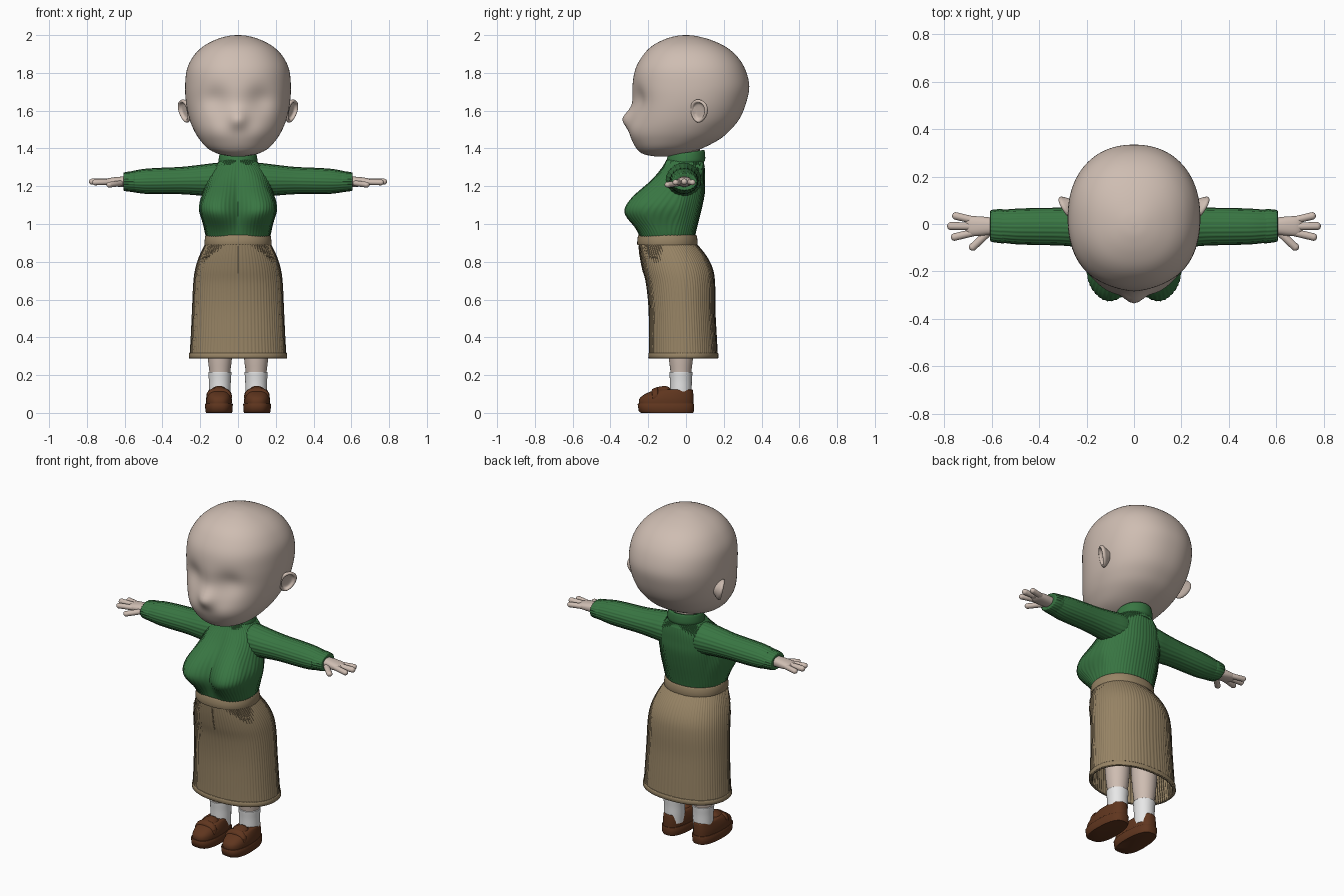
import bpy, bmesh, math
from mathutils import Vector

if "Cube" in bpy.data.objects:
    bpy.data.objects.remove(bpy.data.objects["Cube"])


def material(name, rgb):
    m = bpy.data.materials.new(name)
    m.diffuse_color = (*rgb, 1)
    m.use_nodes = True
    m.node_tree.nodes["Principled BSDF"].inputs["Base Color"].default_value = m.diffuse_color
    return m


SKIN = material("skin", (0.62, 0.51, 0.445))
GREEN = material("green knit", (0.04, 0.18, 0.055))
TAN = material("tan corduroy", (0.31, 0.23, 0.13))
BROWN = material("brown leather", (0.115, 0.036, 0.013))
WHITE = material("white cotton", (0.85, 0.85, 0.85))


def finish(name, bm, mat, mirror):
    bmesh.ops.recalc_face_normals(bm, faces=bm.faces)
    me = bpy.data.meshes.new(name)
    bm.to_mesh(me)
    bm.free()
    me.materials.append(mat)
    me.polygons.foreach_set("use_smooth", [True] * len(me.polygons))
    me.set_sharp_from_angle(angle=math.radians(50))
    ob = bpy.data.objects.new(name, me)
    bpy.context.collection.objects.link(ob)
    if mirror:
        ob.modifiers.new("mirror", 'MIRROR')
    return ob


def smooth_rows(rows, k):
    """Catmull-Rom interpolation of profile rows, k steps per span."""
    out = []
    for i in range(len(rows) - 1):
        a, b, c, d = (rows[max(0, min(len(rows) - 1, i + j))] for j in (-1, 0, 1, 2))
        for s in range(k):
            t = s / k
            out.append([q + 0.5 * t * (r - p + t * (2*p - 5*q + 4*r - s4 + t * (3*(q - r) + s4 - p)))
                        for p, q, r, s4 in zip(a, b, c, d)])
    return out + [list(rows[-1])]


def loft(name, rows, mat, p=2.2, n=48, k=4, warp=None, ribs=0, amp=0.0015, caps=True, mirror=False):
    """Stack superellipse rings; row = (height, half width, front y, back y)."""
    bm = bmesh.new()
    rings = []
    for z, hw, yf, yb in smooth_rows(rows, k):
        c, r = (yf + yb) / 2, (yb - yf) / 2
        ring = []
        for i in range(n):
            a = math.tau * i / n
            ca, sa = math.cos(a), math.sin(a)
            g = amp * math.cos(ribs * a) if ribs else 0
            v = Vector(((hw + g) * math.copysign(abs(ca) ** (2 / p), ca),
                        c + (r + g) * math.copysign(abs(sa) ** (2 / p), sa), z))
            ring.append(bm.verts.new(warp(v) if warp else v))
        rings.append(ring)
    for lo, hi in zip(rings, rings[1:]):
        for i in range(n):
            j = (i + 1) % n
            bm.faces.new((lo[i], lo[j], hi[j], hi[i]))
    if caps:
        bm.faces.new(rings[0][::-1])
        bm.faces.new(rings[-1])
    return finish(name, bm, mat, mirror)


def blobs(name, mat, items, mirror=True):
    """Ellipsoids stretched from a to b; item = (a, b, radii)."""
    bm = bmesh.new()
    for a, b, rad in items:
        a, b = Vector(a), Vector(b)
        for v in bmesh.ops.create_uvsphere(bm, u_segments=20, v_segments=14, radius=1)["verts"]:
            base = b if v.co.dot(b - a) > 0 else a
            v.co = base + Vector(c * r for c, r in zip(v.co, rad))
    return finish(name, bm, mat, mirror)


def bump(d, s):
    return math.exp(-(d / s) ** 2)


# Head with pointed nose and shallow eye sockets
def face(v):
    if v.y < -0.05:
        v.y -= 0.042 * bump(v.x, 0.05) * bump(v.z - 1.555, 0.05)
        v.y += 0.028 * bump(abs(v.x) - 0.12, 0.07) * bump(v.z - 1.66, 0.07)
        v.y -= 0.012 * bump(abs(v.x) - 0.11, 0.08) * bump(v.z - 1.49, 0.06)
    return v


loft("head", [(1.357, .03, -.16, -.09), (1.37, .10, -.225, 0), (1.40, .16, -.262, .085),
              (1.45, .205, -.287, .18), (1.50, .235, -.295, .237), (1.56, .258, -.293, .285),
              (1.64, .275, -.285, .318), (1.73, .28, -.284, .335), (1.82, .27, -.268, .313),
              (1.89, .235, -.23, .268), (1.94, .185, -.183, .207), (1.975, .12, -.12, .13),
              (1.995, .055, -.055, .055), (2.0, .008, -.008, .008)],
     SKIN, n=96, k=5, warp=face)

# Ears: cupped discs angled out from the head
ear_n = Vector((.82, -.5, -.2)).normalized()
ear_up = Vector((.12, .2, 1))
ear_up = (ear_up - ear_n * ear_up.dot(ear_n)).normalized()
ear_side = ear_up.cross(ear_n)


def ear_warp(v):
    taper = 1 + 3 * v.x
    return Vector((.272, .075, 1.6)) + ear_up * v.x + ear_side * v.y * taper + ear_n * v.z


loft("ear", [(-.03, .02, -.015, .015), (-.01, .045, -.034, .034), (.008, .062, -.05, .05),
             (.02, .06, -.048, .048), (.021, .05, -.038, .038), (.008, .04, -.03, .03),
             (.006, .01, -.008, .008)],
     SKIN, p=2, n=32, k=3, warp=ear_warp, mirror=True)

loft("neck", [(1.28, .075, -.075, .075), (1.46, .075, -.075, .075)], SKIN, k=1)


# Sweater torso with bust
def bust(v):
    front = min(1, max(0, (-v.y - 0.04) / 0.08))
    g = front * bump(v.z - 1.08, 0.15 if v.z > 1.08 else 0.10)
    side = 0.03 * bump(v.z - 1.09, 0.08) * min(1, abs(v.x) / .15) * min(1, max(0, (.02 - v.y) / .1))
    v.y -= 0.143 * g * bump(abs(v.x) - 0.11, 0.125)
    v.x += math.copysign(side, v.x)
    return v


loft("sweater_body", [(.90, .16, -.235, .04), (.95, .172, -.235, .05), (1.0, .176, -.225, .062),
                      (1.08, .178, -.2, .082), (1.16, .178, -.175, .098), (1.22, .172, -.15, .1),
                      (1.27, .155, -.13, .1), (1.31, .12, -.112, .096), (1.34, .09, -.1, .09)],
     GREEN, n=240, k=5, warp=bust, ribs=60)


# Folded turtleneck collar, higher at the back
def tilt(v):
    v.z += 0.15 * v.y
    return v


loft("collar", [(1.29, .11, -.105, .1), (1.31, .098, -.098, .094), (1.32, .1, -.102, .1),
                (1.335, .103, -.105, .102), (1.365, .099, -.1, .1), (1.378, .093, -.094, .095),
                (1.375, .08, -.08, .08)], GREEN, p=2, n=64, k=3, warp=tilt)


# Sleeves, cuffs and palms run along x
def along_x(v):
    return Vector((v.z, v.y, 1.236 - 0.02 * v.z + v.x))


loft("sleeve", [(.05, .09, -.09, .075), (.12, .088, -.105, .08), (.2, .08, -.1, .073),
                (.3, .071, -.09, .068), (.42, .068, -.087, .066), (.5, .064, -.084, .063),
                (.56, .054, -.077, .058)],
     GREEN, p=2, n=96, k=5, warp=along_x, ribs=24, mirror=True)
loft("cuff", [(.545, .051, -.072, .054), (.55, .054, -.08, .06), (.575, .052, -.078, .061),
              (.6, .048, -.074, .058), (.607, .043, -.068, .052), (.604, .03, -.05, .035)],
     GREEN, p=2, n=96, k=3, warp=along_x, ribs=24, mirror=True)
loft("palm", [(.57, .026, -.045, .025), (.61, .027, -.046, .028), (.65, .025, -.05, .032),
              (.69, .019, -.05, .032), (.712, .008, -.035, .02)],
     SKIN, p=2.4, n=32, warp=along_x, mirror=True)
blobs("fingers", SKIN, [
    ((.67, .014, 1.222), (.752, .034, 1.22), (.016, .016, .015)),
    ((.67, -.01, 1.224), (.772, -.009, 1.224), (.017, .017, .016)),
    ((.67, -.034, 1.222), (.757, -.055, 1.22), (.016, .016, .015)),
    ((.625, -.045, 1.215), (.68, -.097, 1.208), (.017, .016, .015))])

# Skirt: open ribbed shell, waistband, hem
skirt_rows = [(.29, .256, -.196, .168), (.40, .249, -.195, .162), (.55, .242, -.197, .154),
              (.68, .236, -.21, .153), (.76, .226, -.229, .142), (.83, .204, -.242, .108),
              (.90, .17, -.25, .052)]
skirt = loft("skirt", skirt_rows, TAN, n=320, k=5, ribs=80, caps=False)
band = loft("waistband", [(.888, .174, -.254, .058), (.893, .178, -.259, .062),
                          (.935, .174, -.255, .058), (.942, .168, -.25, .053)],
            TAN, n=96, k=2, caps=False)
hem = loft("hem", [(.288, .257, -.197, .169), (.291, .26, -.2, .172), (.315, .259, -.199, .171),
                   (.318, .256, -.196, .168)], TAN, n=96, k=1, caps=False)
for ob in (skirt, band, hem):
    s = ob.modifiers.new("thickness", 'SOLIDIFY')
    s.thickness = 0.012
    s.offset = -1


# Raised seams that follow the skirt front
def on_skirt(x, z):
    row = min(smooth_rows(skirt_rows, 20), key=lambda r: abs(r[0] - z))
    c, r = (row[2] + row[3]) / 2, (row[3] - row[2]) / 2
    return (x, c - r * max(0, 1 - (abs(x) / row[1]) ** 2.2) ** (1 / 2.2), z)


def seam(name, pts, mirror):
    cu = bpy.data.curves.new(name, 'CURVE')
    cu.dimensions = '3D'
    cu.bevel_depth = 0.004
    cu.materials.append(TAN)
    sp = cu.splines.new('POLY')
    sp.points.add(len(pts) - 1)
    for pt, (x, z) in zip(sp.points, pts):
        pt.co = (*on_skirt(x, z), 1)
    ob = bpy.data.objects.new(name, cu)
    bpy.context.collection.objects.link(ob)
    if mirror:
        ob.modifiers.new("mirror", 'MIRROR')


seam("pocket_seam", [(.135, .885), (.137, .865), (.143, .847), (.153, .833), (.168, .824), (.186, .822)], True)
seam("fly_seam", [(0, .885), (0, .84), (0, .79), (0, .74)], False)


# Legs, socks and loafers
def leg_side(v):
    v.x += 0.096
    return v


def leg(name, mat, rows):
    loft(name, [(z, r, -.027 - r, -.027 + r) for z, r in rows], mat, p=2, n=40, warp=leg_side, mirror=True)


leg("leg", SKIN, [(.15, .05), (.215, .055), (.29, .064), (.4, .072), (.55, .078), (.78, .085)])
leg("sock", WHITE, [(.07, .055), (.12, .057), (.17, .058), (.21, .061), (.217, .06), (.217, .05)])


def shoe_warp(v):
    heel = min(1, max(0, (v.y + 0.12) / 0.16))
    v.x = 0.101 + v.x * (1 - 0.1 * heel)
    return v


loft("loafer_sole", [(0, .068, -.238, .037), (.008, .072, -.25, .041), (.046, .074, -.256, .043),
                     (.05, .071, -.253, .041)], BROWN, p=2.7, k=1, warp=shoe_warp, mirror=True)
loft("loafer_upper", [(.045, .068, -.249, .038), (.07, .069, -.249, .039), (.09, .066, -.232, .039),
                      (.108, .061, -.2, .038), (.12, .056, -.165, .037), (.123, .052, -.155, .034)],
     BROWN, p=2.5, k=2, warp=shoe_warp, mirror=True)
blobs("loafer_tongue", BROWN, [
    ((.1, -.14, .095), (.1, -.115, .1), (.05, .045, .043)),
    ((.1, -.172, .085), (.1, -.155, .09), (.068, .014, .046))])
